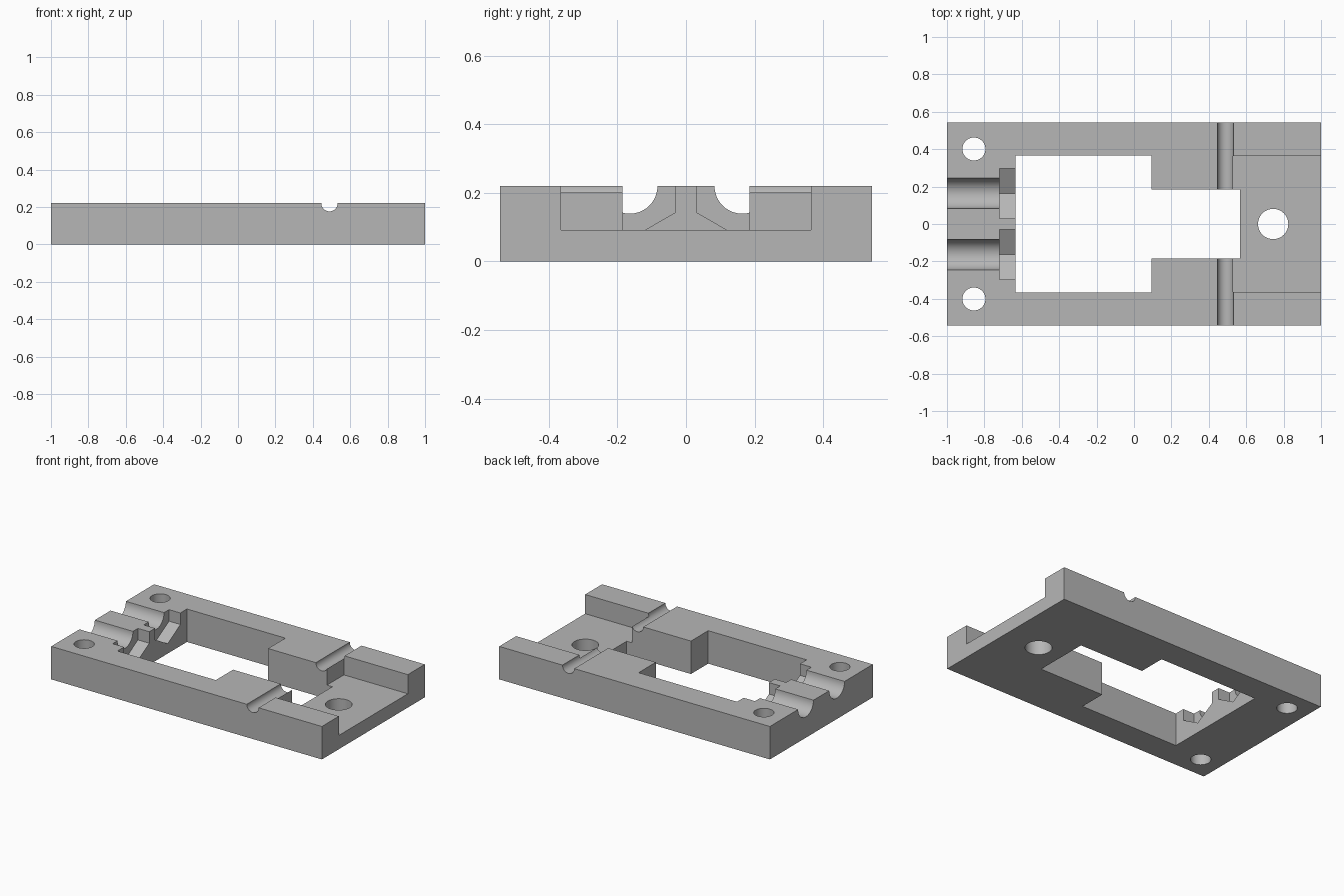
import bpy, bmesh
from math import sin, cos, pi, radians
from mathutils import Vector

default = bpy.data.objects.get("Cube")
if default:
    bpy.data.objects.remove(default, do_unlink=True)

grey = bpy.data.materials.new("plain_grey")
grey.use_nodes = True
colour = (0.47, 0.47, 0.47, 1)
grey.diffuse_color = colour
grey.node_tree.nodes["Principled BSDF"].inputs["Base Color"].default_value = colour

TOP = 0.22
HALF_WIDTH = 0.543


def rect(u0, u1, v0, v1):
    return [(u0, v0), (u1, v0), (u1, v1), (u0, v1)]


def ring(u, v, r, n=40):
    # First corner points along +v
    return [(u + r * sin(2 * pi * i / n), v + r * cos(2 * pi * i / n)) for i in range(n)]


def prism(name, axis, outline, lo, hi):
    """Extrude an outline, given in the other two axes, along one axis."""
    place = {"x": lambda u, v: (lo, u, v),
             "y": lambda u, v: (u, lo, v),
             "z": lambda u, v: (u, v, lo)}[axis]
    direction = Vector([float(axis == a) for a in "xyz"])
    bm = bmesh.new()
    face = bm.faces.new([bm.verts.new(place(u, v)) for u, v in outline])
    out = bmesh.ops.extrude_face_region(bm, geom=[face], use_keep_orig=True)
    moved = [g for g in out["geom"] if isinstance(g, bmesh.types.BMVert)]
    bmesh.ops.translate(bm, verts=moved, vec=direction * (hi - lo))
    bmesh.ops.recalc_face_normals(bm, faces=bm.faces)
    mesh = bpy.data.meshes.new(name)
    bm.to_mesh(mesh)
    bm.free()
    mesh.materials.append(grey)
    ob = bpy.data.objects.new(name, mesh)
    bpy.context.collection.objects.link(ob)
    return ob


# Solid block
plate = prism("mounting_plate", "z", rect(-1, 1, -HALF_WIDTH, HALF_WIDTH), 0, TOP)

# Through window, wide and narrow parts, then the lowered end and cross groove
cutters = [
    prism("wide_window", "z", rect(-0.634, 0.093, -0.367, 0.367), -0.1, 0.5),
    prism("narrow_window", "z", rect(0, 0.568, -0.185, 0.185), -0.1, 0.5),
    prism("lowered_end", "x", rect(-0.364, 0.364, 0.092, 0.5), 0.528, 1.2),
    prism("cross_groove", "y", ring(0.489, TOP, 0.0435), -0.8, 0.8),
    prism("end_hole", "z", ring(0.744, 0, 0.081), -0.1, 0.5),
]

# Mirrored corner holes, rod channels and hexagonal nut pockets
for side in (-1, 1):
    y = side * 0.164
    cutters += [
        prism("corner_hole", "z", ring(-0.856, side * 0.401, 0.0615), -0.1, 0.5),
        prism("rod_channel", "x", ring(y, TOP, 0.081), -1.2, -0.68),
        prism("nut_pocket", "x", ring(y, TOP, 0.154, 6), -0.718, -0.5),
    ]

bpy.ops.object.select_all(action="DESELECT")
bpy.context.view_layer.objects.active = plate
plate.select_set(True)
for cutter in cutters:
    cutter.hide_render = True
    mod = plate.modifiers.new(cutter.name, "BOOLEAN")
    mod.operation = "DIFFERENCE"
    mod.solver = "EXACT"
    mod.object = cutter
    bpy.ops.object.modifier_apply(modifier=mod.name)
for cutter in cutters:
    bpy.data.objects.remove(cutter, do_unlink=True)

bpy.ops.object.shade_smooth_by_angle(angle=radians(30))
